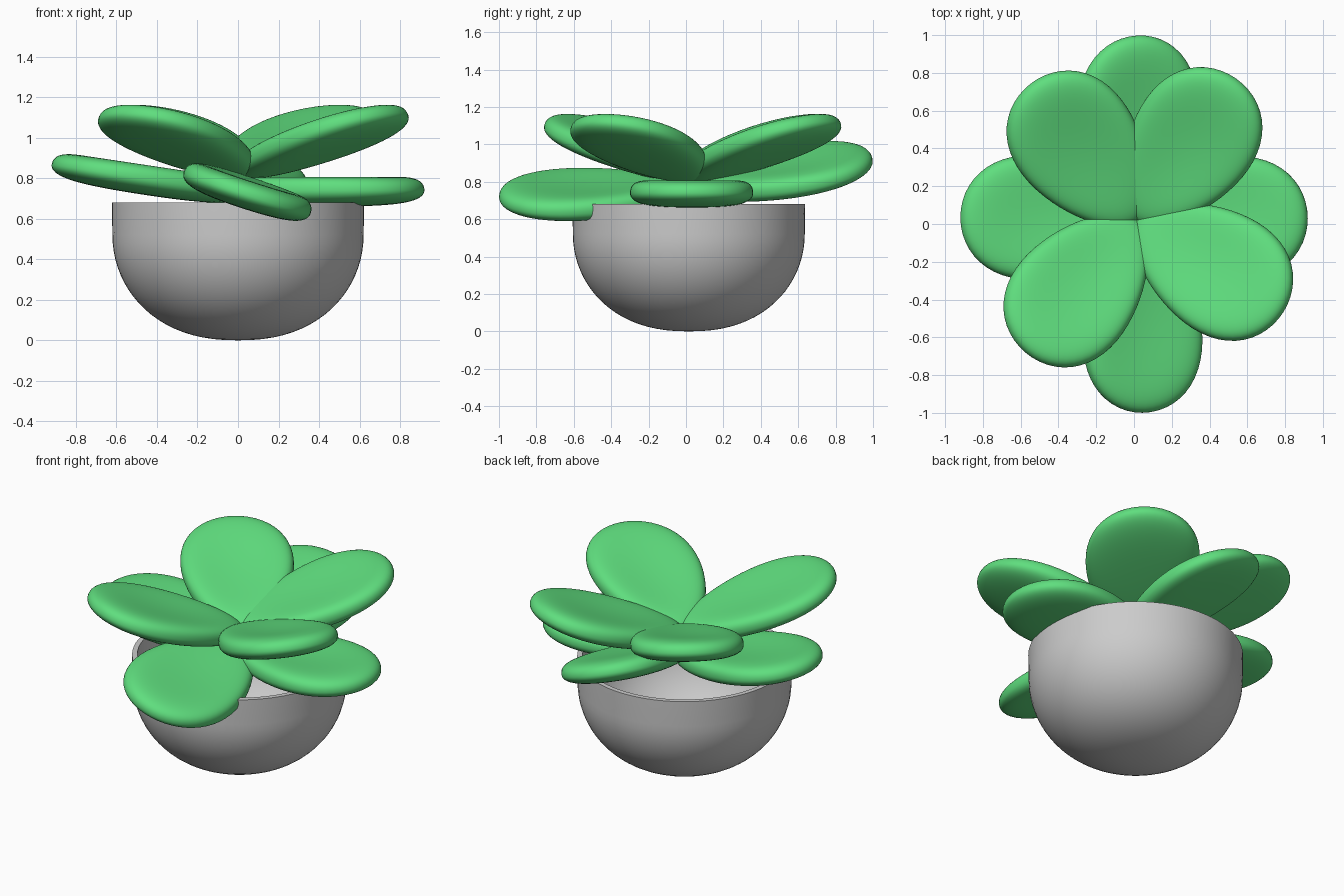
import bpy, bmesh
from math import radians, sin, cos, atan, pi

if "Cube" in bpy.data.objects:
    bpy.data.objects.remove(bpy.data.objects["Cube"])

green = bpy.data.materials.new("leaf_green")
green.diffuse_color = (0.115, 0.73, 0.21, 1)
green.use_nodes = True
green.node_tree.nodes["Principled BSDF"].inputs["Base Color"].default_value = green.diffuse_color


def add_object(name, bm, mat=None):
    bmesh.ops.recalc_face_normals(bm, faces=bm.faces[:])
    me = bpy.data.meshes.new(name)
    bm.to_mesh(me)
    bm.free()
    ob = bpy.data.objects.new(name, me)
    bpy.context.collection.objects.link(ob)
    if mat:
        me.materials.append(mat)
    for o in bpy.context.selected_objects:
        o.select_set(False)
    bpy.context.view_layer.objects.active = ob
    ob.select_set(True)
    bpy.ops.object.shade_smooth_by_angle(angle=radians(40))
    return ob


# Hollow round-bottomed pot, turned from its wall profile
def make_pot():
    def bowl(radius, bottom, depth, n=20):
        angles = [pi / 2 * i / n for i in range(n + 1)]
        return [(radius * sin(a) ** 0.87, bottom + depth * (1 - cos(a))) for a in angles]

    outer = bowl(0.62, 0, 0.52) + [(0.622, 0.68)]
    inner = bowl(0.59, 0.03, 0.49) + [(0.592, 0.68)]
    bm = bmesh.new()
    vs = [bm.verts.new((r, 0, z)) for r, z in outer + inner[::-1]]
    es = [bm.edges.new(p) for p in zip(vs, vs[1:])]
    bmesh.ops.spin(bm, geom=vs + es, cent=(0, 0, 0), axis=(0, 0, 1),
                   angle=2 * pi, steps=72)
    bmesh.ops.remove_doubles(bm, verts=bm.verts[:], dist=1e-4)
    pot = add_object("pot", bm)
    pot.location.y = 0.015


# Plump egg-shaped leaf growing from its base along local x, with a rounded rim
# and a slightly dished top
def make_leaf(name, base, heading, slope, roll, length):
    bm = bmesh.new()
    bmesh.ops.create_uvsphere(bm, u_segments=56, v_segments=40, radius=1)
    for v in bm.verts:
        x, y, z = v.co
        width = 0.345 * (0.93 + 0.22 * x)
        if z > 0:
            height = 0.19 * z - 0.135 * z * z
        else:
            height = 0.13 * z + 0.05 * z * z
        v.co = (length * (1 + x) / 2, width * y, height)
    leaf = add_object(name, bm, green)
    leaf.location = base
    leaf.rotation_euler = (radians(roll), -atan(slope), radians(heading))


make_pot()

# Upper ring: four raised leaves
for i, heading in enumerate((55, 128, -130, -32)):
    make_leaf(f"upper_leaf_{i + 1}", (0.015, 0.02, 0.83), heading, 0.32, 0, 0.96)

# Lower ring: four flatter leaves, front and back ones rolled sideways
make_leaf("lower_leaf_back", (0.02, 0.03, 0.765), 90, 0.16, 18, 0.98)
make_leaf("lower_leaf_front", (0.045, -0.03, 0.745), -90, -0.03, -18, 0.97)
make_leaf("lower_leaf_left", (0.03, 0.035, 0.725), 180, 0.15, 0, 0.96)
make_leaf("lower_leaf_right", (-0.03, 0.03, 0.74), 0, 0.0, 0, 0.95)
